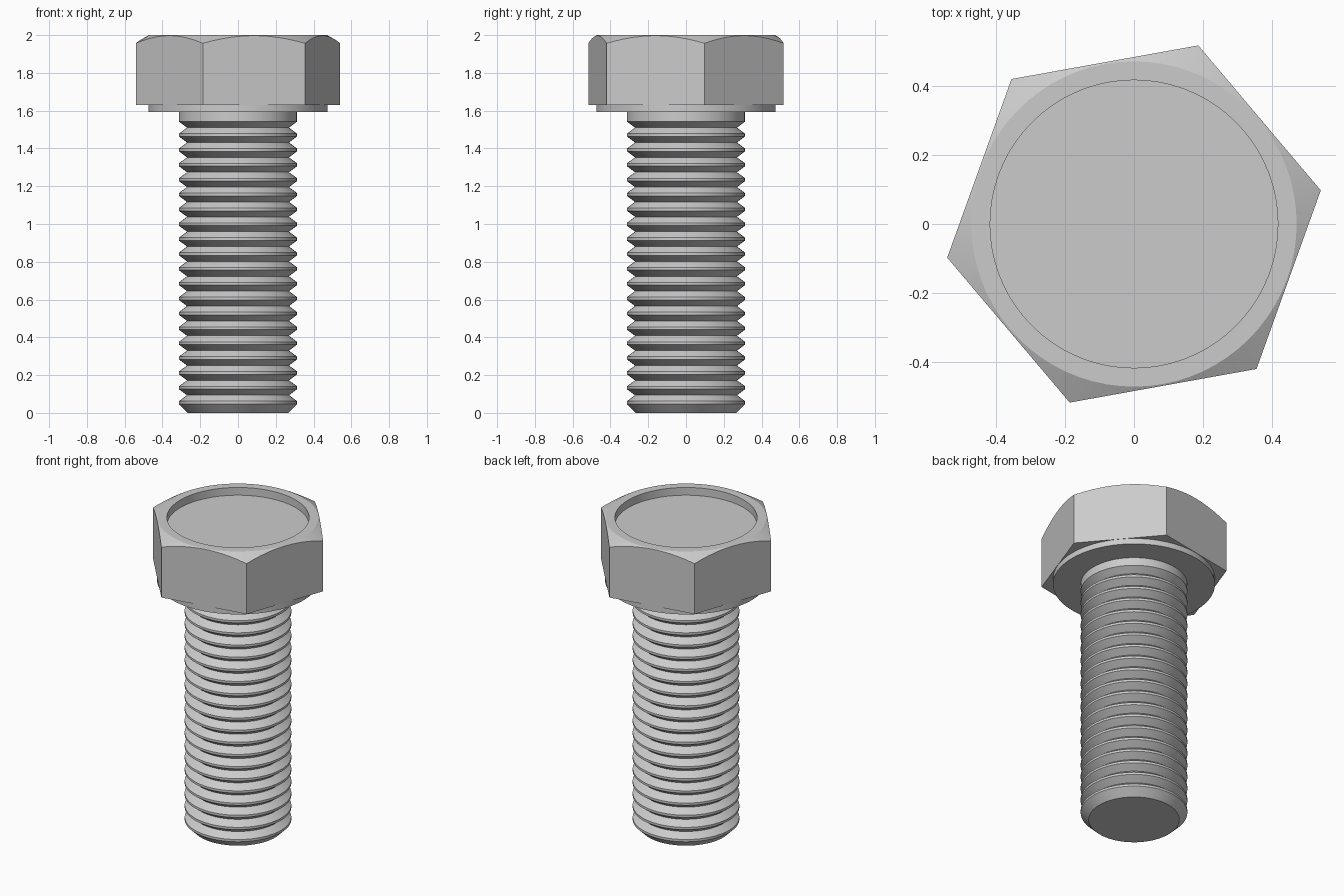
import bpy, bmesh
from math import cos, sin, pi, radians

if "Cube" in bpy.data.objects:
    bpy.data.objects.remove(bpy.data.objects["Cube"])

# Single steel material
steel = bpy.data.materials.new("steel grey")
steel.use_nodes = True
GREY = (0.6, 0.6, 0.6, 1)
steel.diffuse_color = GREY
steel.node_tree.nodes["Principled BSDF"].inputs["Base Color"].default_value = GREY

SEGS = 72
TURN = radians(10.2)        # rotation of the hexagon corners
HEX_R = 0.55
HEX_FLAT = HEX_R * cos(pi / 6)


def stack(name, rings):
    """Skin a list of rings, each a function angle -> (radius, z), and cap both ends."""
    bm = bmesh.new()
    loops = []
    for ring in rings:
        loop = []
        for i in range(SEGS):
            a = 2 * pi * i / SEGS
            r, z = ring(a)
            loop.append(bm.verts.new((r * cos(a + TURN), r * sin(a + TURN), z)))
        loops.append(loop)
    for low, high in zip(loops, loops[1:]):
        for i in range(SEGS):
            j = (i + 1) % SEGS
            bm.faces.new((low[i], low[j], high[j], high[i]))
    bm.faces.new(loops[0][::-1])
    bm.faces.new(loops[-1])
    bmesh.ops.recalc_face_normals(bm, faces=bm.faces)
    mesh = bpy.data.meshes.new(name)
    bm.to_mesh(mesh)
    bm.free()
    mesh.materials.append(steel)
    obj = bpy.data.objects.new(name, mesh)
    bpy.context.collection.objects.link(obj)
    bpy.ops.object.select_all(action='DESELECT')
    obj.select_set(True)
    bpy.context.view_layer.objects.active = obj
    bpy.ops.object.shade_smooth_by_angle(angle=radians(25))
    return obj


def circle(r, z):
    return lambda a: (r, z)


def hex_radius(a):
    return HEX_FLAT / cos(a % (pi / 3) - pi / 6)


# Hexagonal head: conical chamfer on top and a shallow round recess
CHAMFER_R = HEX_FLAT - 0.005
stack("hex_head", [
    lambda a: (hex_radius(a), 1.63),
    lambda a: (hex_radius(a), 2 - 0.55 * (hex_radius(a) - CHAMFER_R)),
    circle(CHAMFER_R, 2),
    circle(0.417, 2),
    circle(0.417, 1.95),
])

# Round bearing flange under the head
stack("washer_flange", [circle(0.475, 1.594), circle(0.475, 1.632)])

# Threaded shank: chamfered tip, ring threads, plain collar
CREST, ROOT = 0.313, 0.27
PITCH, FLANK = 0.0787, 0.032
profile = [(0.266, 0), (CREST, 0.047)]
for k in range(19):
    top = 0.047 + PITCH * (k + 1)
    profile += [(CREST, top - 2 * FLANK), (ROOT, top - FLANK), (CREST, top)]
profile.append((CREST, 1.6))
stack("threaded_shank", [circle(r, z) for r, z in profile])
